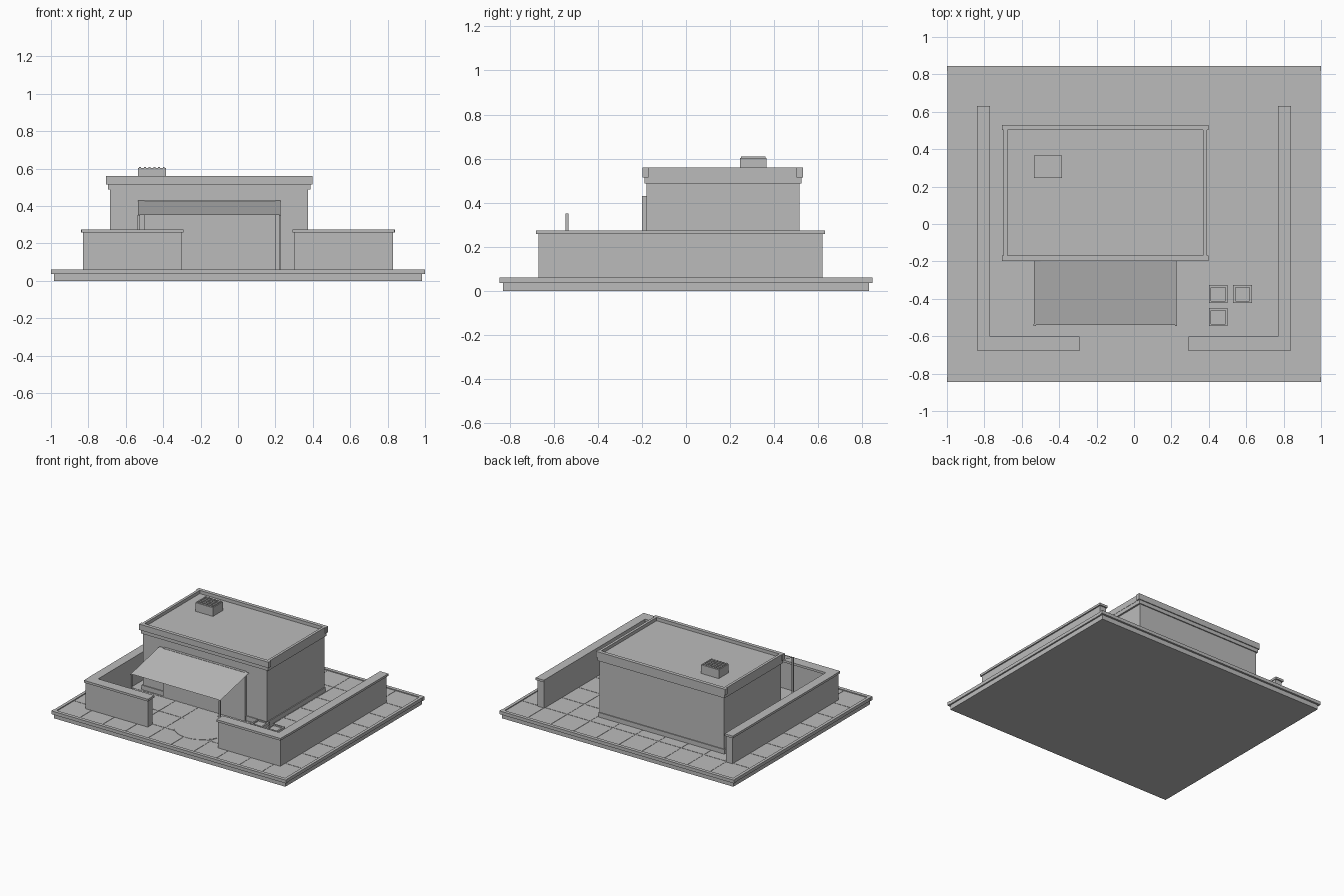
import bpy
import bmesh
import math

cube = bpy.data.objects.get("Cube")
if cube:
    bpy.data.objects.remove(cube, do_unlink=True)

grey = bpy.data.materials.new("plain_grey")
grey.use_nodes = True
grey.diffuse_color = (0.5, 0.5, 0.5, 1)
grey.node_tree.nodes["Principled BSDF"].inputs["Base Color"].default_value = (0.5, 0.5, 0.5, 1)


def finish(name, bm):
    mesh = bpy.data.meshes.new(name)
    bm.to_mesh(mesh)
    bm.free()
    mesh.materials.append(grey)
    obj = bpy.data.objects.new(name, mesh)
    bpy.context.collection.objects.link(obj)
    return obj


def add_box(bm, x, y, z):
    """Add a box from (low, high) pairs along each axis."""
    verts = bmesh.ops.create_cube(bm, size=1)["verts"]
    for v in verts:
        for i, (low, high) in enumerate((x, y, z)):
            v.co[i] = high if v.co[i] > 0 else low


def boxes(name, *parts):
    bm = bmesh.new()
    for part in parts:
        add_box(bm, *part)
    return finish(name, bm)


def ring(name, x, y, z, width, inset=0.0):
    """Rectangular frame; the side beams can sit slightly inside the end beams."""
    inner = (y[0] + width, y[1] - width)
    return boxes(name,
                 (x, (y[0], inner[0]), z),
                 (x, (inner[1], y[1]), z),
                 ((x[0] + inset, x[0] + width), inner, z),
                 ((x[1] - width, x[1] - inset), inner, z))


def disc(name, centre, radius, low, high):
    bm = bmesh.new()
    bmesh.ops.create_cone(bm, cap_ends=True, segments=48, radius1=radius,
                          radius2=radius, depth=high - low)
    bmesh.ops.translate(bm, verts=bm.verts, vec=(*centre, (low + high) / 2))
    return finish(name, bm)


# Ground slab with raised kerb
FLOOR = 0.053
boxes("ground_slab", ((-0.985, 0.985), (-0.83, 0.83), (0, FLOOR)))
ring("ground_kerb", (-1, 1), (-0.845, 0.845), (0.035, 0.06), 0.027, 0.004)

# Paving tiles
cols, rows, gap = 10, 8, 0.003
tw, th = 1.94 / cols, 1.63 / rows
boxes("paving_tiles", *[
    ((-0.97 + i * tw + gap, -0.97 + (i + 1) * tw - gap),
     (-0.815 + j * th + gap, -0.815 + (j + 1) * th - gap),
     (FLOOR - 0.002, FLOOR + 0.002))
    for i in range(cols) for j in range(rows)])

# Round inlay before the entrance
disc("entrance_inlay", (0.02, -0.46), 0.2, FLOOR, FLOOR + 0.004)

# Yard walls with coping, one L shape on each side
for side, label in ((-1, "right"), (1, "left")):
    def span(a, b):
        return tuple(sorted((side * a, side * b)))
    boxes(label + "_yard_wall",
          (span(0.775, 0.83), (-0.61, 0.62), (FLOOR, 0.26)),
          (span(0.3, 0.83), (-0.67, -0.61), (FLOOR, 0.26)))
    boxes(label + "_wall_coping",
          (span(0.77, 0.84), (-0.602, 0.63), (0.258, 0.275)),
          (span(0.292, 0.838), (-0.68, -0.602), (0.258, 0.275)))

# Building body, plinth and roof
boxes("building_body", ((-0.685, 0.375), (-0.18, 0.515), (FLOOR, 0.535)))
boxes("building_plinth", ((-0.692, 0.382), (-0.187, 0.522), (FLOOR, 0.09)))
ring("parapet_lower", (-0.695, 0.388), (-0.188, 0.523), (0.487, 0.515), 0.025)
ring("parapet_upper", (-0.705, 0.398), (-0.197, 0.53), (0.515, 0.56), 0.028, 0.008)

# Shop front panel
boxes("shop_front", ((-0.5, 0.2), (-0.2, -0.175), (FLOOR, 0.43)))

# Sloping cloth awning on two posts
bm = bmesh.new()
corners = [(-0.535, -0.54, 0.352), (0.228, -0.54, 0.352),
           (0.228, -0.19, 0.43), (-0.535, -0.19, 0.43)]
bm.faces.new([bm.verts.new(c) for c in corners])
finish("awning", bm)
boxes("awning_posts", *[
    ((x - 0.006, x + 0.006), (-0.546, -0.534), (FLOOR, 0.352))
    for x in (-0.531, 0.224)])

# Roof ventilation unit with slats
boxes("roof_vent", ((-0.535, -0.385), (0.245, 0.365), (0.53, 0.602)))
boxes("vent_slats", *[
    ((x - 0.005, x + 0.005), (0.25, 0.36), (0.6, 0.609))
    for x in [-0.523 + 0.0252 * i for i in range(6)]])

# Storage crates in the yard, each with a raised rim
for n, (x, y) in enumerate(((0.45, -0.375), (0.58, -0.375), (0.45, -0.498))):
    sx, sy = (x - 0.05, x + 0.05), (y - 0.048, y + 0.048)
    boxes("crate_%d" % (n + 1), ((x - 0.046, x + 0.046), (y - 0.044, y + 0.044), (FLOOR, 0.165)))
    ring("crate_rim_%d" % (n + 1), sx, sy, (0.155, 0.175), 0.012)
    ring("crate_base_%d" % (n + 1), sx, sy, (FLOOR, 0.07), 0.012)
